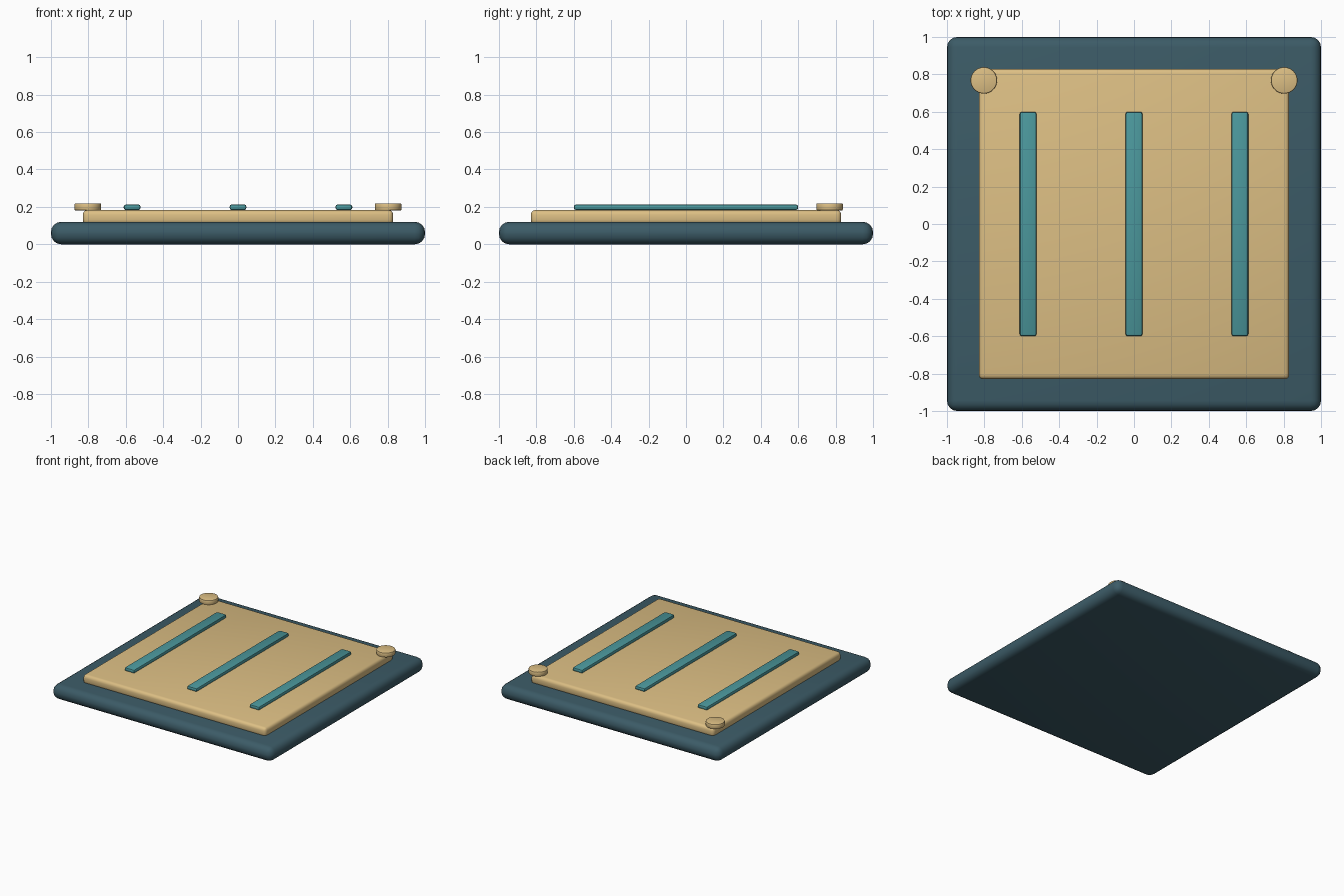
import bpy, math

if "Cube" in bpy.data.objects:
    bpy.data.objects.remove(bpy.data.objects["Cube"])


def material(name, color):
    m = bpy.data.materials.new(name)
    m.diffuse_color = (*color, 1)
    m.use_nodes = True
    m.node_tree.nodes["Principled BSDF"].inputs["Base Color"].default_value = m.diffuse_color
    return m


NAVY = material("dark_teal", (0.045, 0.105, 0.135))
SAND = material("sand", (0.72, 0.52, 0.23))
TEAL = material("teal", (0.07, 0.31, 0.33))


def finish(name, mat, bevel, segments):
    o = bpy.context.object
    o.name = name
    bpy.ops.object.transform_apply(location=False, rotation=False, scale=True)
    o.data.materials.append(mat)
    b = o.modifiers.new("rounded_edges", 'BEVEL')
    b.width, b.segments = bevel, segments
    b.limit_method = 'ANGLE'
    b.angle_limit = math.radians(40)
    bpy.ops.object.modifier_apply(modifier=b.name)
    bpy.ops.object.shade_smooth_by_angle(angle=math.radians(35))
    return o


def box(name, x, y, z0, z1, sx, sy, mat, bevel, segments):
    bpy.ops.mesh.primitive_cube_add(size=1, location=(x, y, (z0 + z1) / 2))
    bpy.context.object.scale = (sx, sy, z1 - z0)
    return finish(name, mat, bevel, segments)


# Base slab and raised panel
box("base_slab", 0, 0, 0, 0.12, 2, 2, NAVY, 0.055, 4)
box("raised_panel", 0, 0, 0.105, 0.183, 1.66, 1.66, SAND, 0.025, 3)

# Three inlaid strips
for i, x in enumerate((-0.566, 0, 0.566)):
    box(f"strip_{i + 1}", x, 0, 0.183, 0.213, 0.09, 1.2, TEAL, 0.012, 2)

# Round studs at the back corners
for side, x in (("left", -0.803), ("right", 0.803)):
    bpy.ops.mesh.primitive_cylinder_add(vertices=32, radius=0.071, depth=0.038,
                                        location=(x, 0.768, 0.2))
    finish(f"{side}_stud", SAND, 0.006, 2)
